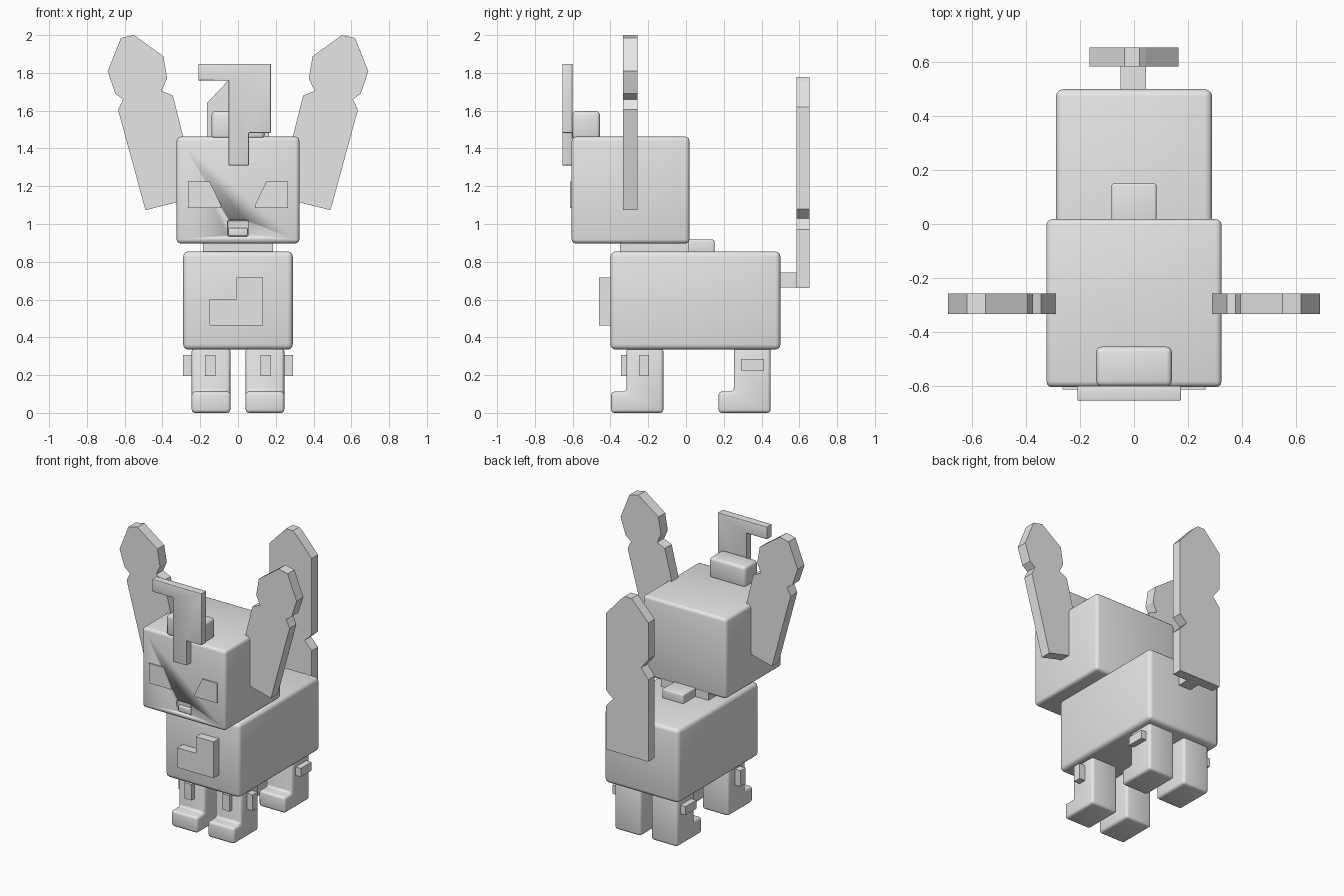
import bpy, bmesh

if "Cube" in bpy.data.objects:
    bpy.data.objects.remove(bpy.data.objects["Cube"])

grey = bpy.data.materials.new("plain_grey")
grey.diffuse_color = (0.8, 0.8, 0.8, 1)
grey.use_nodes = True
grey.node_tree.nodes["Principled BSDF"].inputs["Base Color"].default_value = grey.diffuse_color


def finish(bm, name, bevel=0.0):
    bmesh.ops.recalc_face_normals(bm, faces=bm.faces)
    me = bpy.data.meshes.new(name)
    bm.to_mesh(me)
    bm.free()
    me.materials.append(grey)
    ob = bpy.data.objects.new(name, me)
    bpy.context.collection.objects.link(ob)
    bpy.ops.object.select_all(action='DESELECT')
    bpy.context.view_layer.objects.active = ob
    ob.select_set(True)
    if bevel:
        mod = ob.modifiers.new("rounded_edges", 'BEVEL')
        mod.width, mod.segments = bevel, 3
        mod.limit_method, mod.angle_limit = 'ANGLE', 0.6
        bpy.ops.object.modifier_apply(modifier=mod.name)
        bpy.ops.object.shade_smooth_by_angle(angle=0.6)
    return ob


def prism(name, pts, lo, hi, axis='y', bevel=0.0):
    """Extrude a profile: (x, z) points along y, or (y, z) points along x."""
    bm = bmesh.new()
    at = (lambda p, d: (p[0], d, p[1])) if axis == 'y' else (lambda p, d: (d, p[0], p[1]))
    face = bm.faces.new([bm.verts.new(at(p, lo)) for p in pts])
    geo = bmesh.ops.extrude_face_region(bm, geom=[face])["geom"]
    verts = [v for v in geo if isinstance(v, bmesh.types.BMVert)]
    shift = (0, hi - lo, 0) if axis == 'y' else (hi - lo, 0, 0)
    bmesh.ops.translate(bm, vec=shift, verts=verts)
    return finish(bm, name, bevel)


def box(name, x, y, z, bevel=0.0):
    pts = [(x[0], z[0]), (x[1], z[0]), (x[1], z[1]), (x[0], z[1])]
    return prism(name, pts, y[0], y[1], 'y', bevel)


# Body, neck and head
box("body", (-0.29, 0.29), (-0.40, 0.50), (0.335, 0.855), 0.028)
box("neck", (-0.185, 0.185), (-0.35, 0.015), (0.84, 0.91))
box("collar_knot", (-0.083, 0.083), (-0.02, 0.15), (0.84, 0.917), 0.008)
head = box("head", (-0.325, 0.325), (-0.605, 0.018), (0.897, 1.462), 0.022)
box("head_tuft", (-0.14, 0.14), (-0.602, -0.455), (1.45, 1.597), 0.02)

# Mouth recess with tongue
cutter = box("mouth_cutter", (-0.056, 0.056), (-0.65, -0.58), (0.935, 1.02), 0.01)
cutter.hide_render = True
cut = head.modifiers.new("mouth", 'BOOLEAN')
cut.operation, cut.object, cut.solver = 'DIFFERENCE', cutter, 'EXACT'
bpy.context.view_layer.objects.active = head
bpy.ops.object.modifier_apply(modifier=cut.name)
bpy.data.objects.remove(cutter)
box("tongue", (-0.05, 0.05), (-0.596, -0.575), (0.937, 0.98), 0.006)

# Stepped forelock plate and chest plate
prism("forelock", [(-0.21, 1.76), (-0.05, 1.76), (-0.05, 1.31), (0.057, 1.31),
                   (0.057, 1.483), (0.174, 1.483), (0.174, 1.848), (-0.21, 1.848)],
      -0.655, -0.601, bevel=0.004)
prism("chest_plate", [(-0.15, 0.463), (0.132, 0.463), (0.132, 0.718), (-0.007, 0.718),
                      (-0.007, 0.602), (-0.15, 0.602)], -0.46, -0.39)

# Tail and its stem
box("tail_stem", (-0.05, 0.045), (0.48, 0.60), (0.665, 0.742))
prism("tail", [(-0.165, 0.662), (0.165, 0.662), (0.165, 0.97), (0.11, 1.03), (0.165, 1.08),
               (0.165, 1.62), (0.045, 1.755), (0.02, 1.777), (-0.035, 1.777), (-0.165, 1.64),
               (-0.165, 1.38), (-0.11, 1.31), (-0.165, 1.24)], 0.584, 0.655)

ear = [(0.49, 1.073), (0.635, 1.605), (0.608, 1.66), (0.65, 1.69), (0.69, 1.81), (0.62, 1.985),
       (0.55, 2.0), (0.395, 1.888), (0.375, 1.77), (0.405, 1.705), (0.345, 1.68),
       (0.285, 1.44), (0.285, 1.125)]
eye = [(0.265, 1.085), (0.265, 1.225), (0.15, 1.225), (0.09, 1.1), (0.09, 1.085)]

for s, side in ((1, "right"), (-1, "left")):
    # Ears and eyes
    prism(side + "_ear", [(s * x, z) for x, z in ear], -0.333, -0.257)
    prism(side + "_eye", [(s * x, z) for x, z in eye], -0.613, -0.604)
    # Legs with toes
    for part, y in (("front", -0.315), ("back", 0.253)):
        prim = [(y + 0.195, 0.005), (y + 0.195, 0.345), (y, 0.345), (y, 0.113),
                (y - 0.081, 0.113), (y - 0.081, 0.005)]
        prim = [(a, 0.0 if b == 0.005 else b) for a, b in prim]
        prism(f"{side}_{part}_leg", prim, s * 0.04, s * 0.245, 'x', 0.018)
    # Leg plates
    box(side + "_front_leg_front_plate", (s * 0.12, s * 0.175), (-0.345, -0.30), (0.195, 0.307))
    box(side + "_front_leg_side_plate", (s * 0.23, s * 0.29), (-0.25, -0.195), (0.195, 0.307))
    box(side + "_back_leg_side_plate", (s * 0.23, s * 0.285), (0.292, 0.413), (0.225, 0.285))
